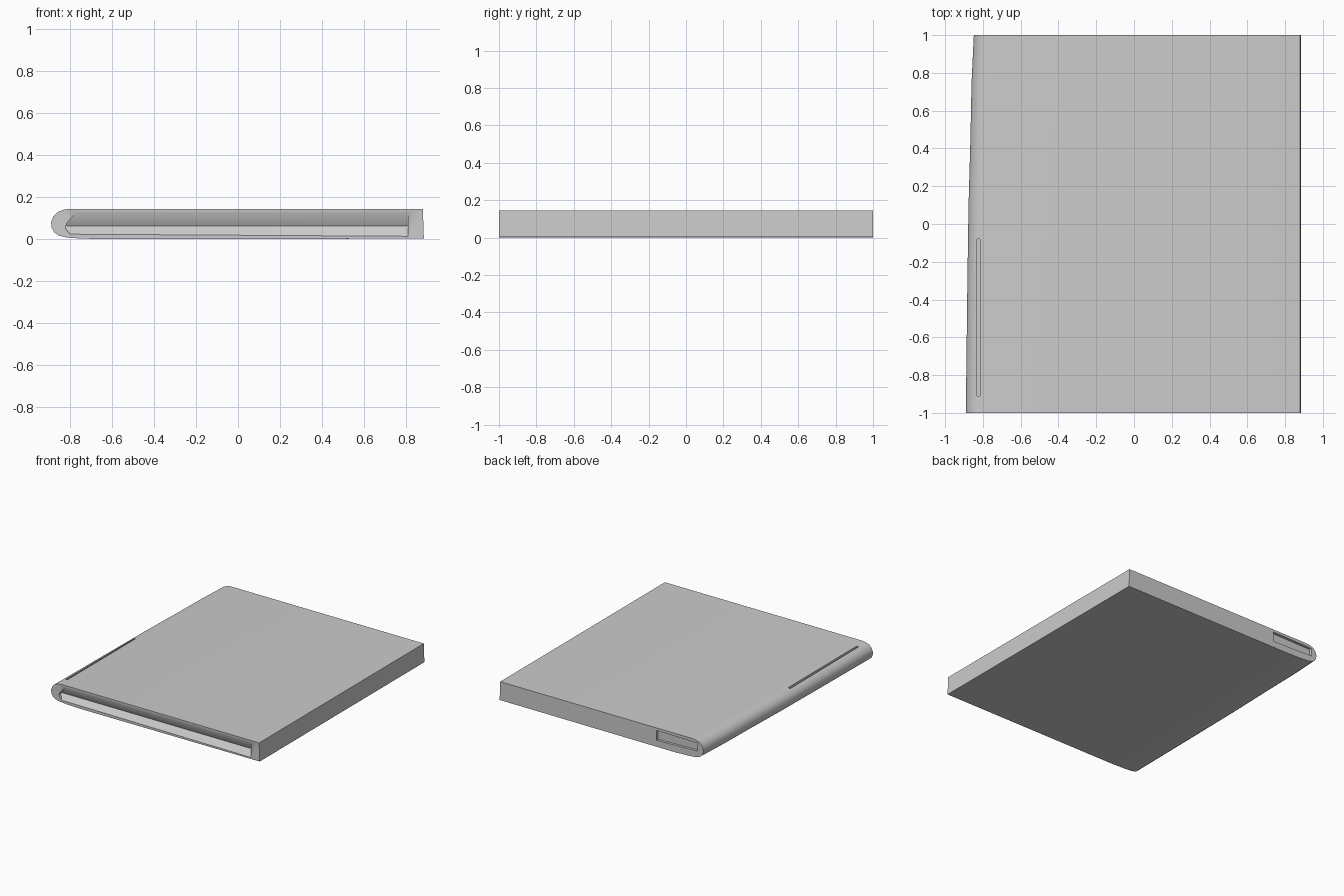
import bpy, bmesh

if "Cube" in bpy.data.objects:
    bpy.data.objects.remove(bpy.data.objects["Cube"])


def mesh_object(name, bm):
    bmesh.ops.recalc_face_normals(bm, faces=bm.faces[:])
    me = bpy.data.meshes.new(name)
    bm.to_mesh(me)
    bm.free()
    ob = bpy.data.objects.new(name, me)
    bpy.context.collection.objects.link(ob)
    return ob


def hull_object(name, points):
    bm = bmesh.new()
    for p in points:
        bm.verts.new(p)
    bmesh.ops.convex_hull(bm, input=bm.verts[:])
    return mesh_object(name, bm)


def box(name, x0, x1, y0, y1, z0, z1):
    return hull_object(name, [(x, y, z) for x in (x0, x1) for y in (y0, y1) for z in (z0, z1)])


def cut(target, cutter):
    mod = target.modifiers.new("cut_" + cutter.name, 'BOOLEAN')
    mod.operation = 'DIFFERENCE'
    mod.solver = 'EXACT'
    mod.object = cutter
    cutter.hide_render = True
    cutter.hide_set(True)


# Closed book: rounded spine profile (offset from spine edge, z), lofted along y
spine = [(0.09, 0.145), (0.06, 0.141), (0.03, 0.129), (0.01, 0.107), (0.0, 0.08), (0.003, 0.055),
         (0.014, 0.034), (0.035, 0.018), (0.07, 0.009), (0.13, 0.004), (0.25, 0.0)]
stations = [(-1.0, -0.89), (-0.8, -0.888), (-0.3, -0.882), (0.1, -0.876),
            (0.45, -0.866), (0.75, -0.86), (1.0, -0.848)]
bm = bmesh.new()
rings = []
for y, left in stations:
    pts = [(left + dx, z) for dx, z in spine] + [(0.885, 0.003), (0.88, 0.145)]
    rings.append([bm.verts.new((x, y, z)) for x, z in pts])
n = len(rings[0])
for a, b in zip(rings, rings[1:]):
    for i in range(n):
        bm.faces.new((a[i], a[(i + 1) % n], b[(i + 1) % n], b[i]))
bm.faces.new(rings[0])
bm.faces.new(rings[-1])
book = mesh_object("book", bm)

# V-shaped recess along the front page edge, slanted at the spine end
ends = [((0.81, 0.125), (0.81, 0.063), (0.81, 0.014)),
        ((-0.77, 0.125), (-0.83, 0.063), (-0.80, 0.024))]
pts = []
for top, mid, low in ends:
    pts += [(top[0], -1.0, top[1]), (mid[0], -0.965, mid[1]), (low[0], -1.0, low[1]),
            (top[0], -1.1, top[1]), (low[0], -1.1, low[1])]
cut(book, hull_object("page_recess_cutter", pts))

# Hinge groove in the top cover
cut(book, box("hinge_groove_cutter", -0.83, -0.815, -0.91, -0.08, 0.115, 0.2))

# Shallow notch in the back edge beside the spine
cut(book, hull_object("back_notch_cutter", [
    (x, y, z) for x, z in ((-0.45, 0.125), (-0.45, 0.05), (-0.80, 0.12), (-0.80, 0.06))
    for y in (0.98, 1.1)]))

bpy.ops.object.select_all(action='DESELECT')
book.select_set(True)
bpy.context.view_layer.objects.active = book
for m in list(book.modifiers):
    bpy.ops.object.modifier_apply(modifier=m.name)
bpy.ops.object.shade_smooth_by_angle(angle=0.6)
for ob in [o for o in bpy.data.objects if o.name.endswith("_cutter")]:
    bpy.data.objects.remove(ob)
